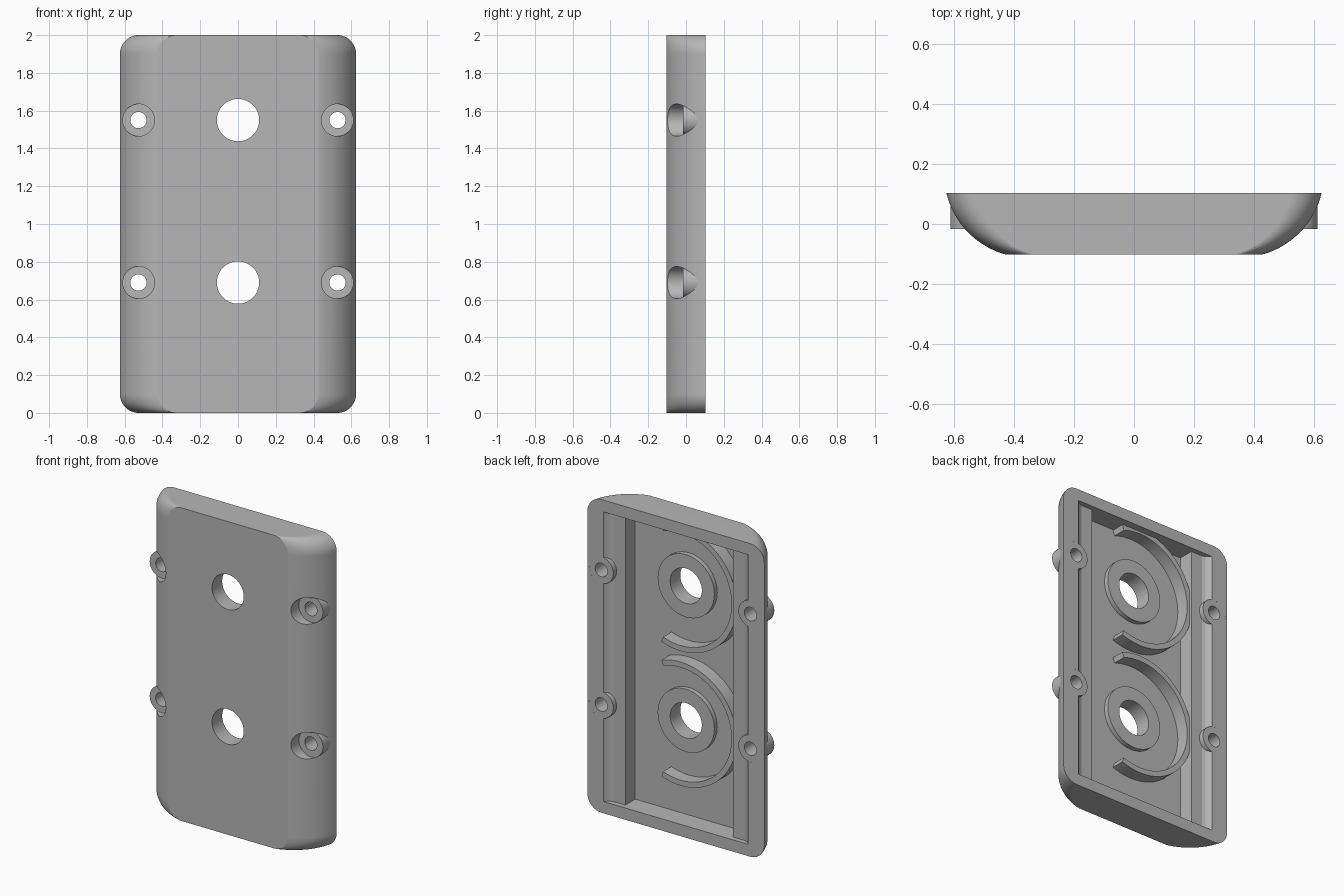
import bpy, bmesh
from math import sin, cos, radians, pi

cube = bpy.data.objects.get("Cube")
if cube:
    bpy.data.objects.remove(cube, do_unlink=True)

GREY = (0.47, 0.47, 0.47, 1)
mat = bpy.data.materials.new("plain_grey")
mat.use_nodes = True
mat.diffuse_color = GREY
mat.node_tree.nodes["Principled BSDF"].inputs["Base Color"].default_value = GREY

BACK = 0.1025            # half of the depth
CORNER = 0.1             # outline corner radius
FLOOR = -0.03            # inside face of the front panel
SEAT = -0.017            # screw head seat
HOLES_Z = (0.69, 1.55)
SCREW_X = 0.527


def make(name, bm):
    bmesh.ops.recalc_face_normals(bm, faces=bm.faces)
    mesh = bpy.data.meshes.new(name)
    bm.to_mesh(mesh)
    bm.free()
    ob = bpy.data.objects.new(name, mesh)
    bpy.context.collection.objects.link(ob)
    mesh.materials.append(mat)
    return ob


def activate(ob):
    bpy.ops.object.select_all(action='DESELECT')
    ob.select_set(True)
    bpy.context.view_layer.objects.active = ob


def smooth(ob):
    activate(ob)
    bpy.ops.object.shade_smooth_by_angle(angle=radians(12))


def loft(name, loops, closed=False):
    """Skin a list of equal point loops; cap the ends or close round."""
    bm = bmesh.new()
    rings = [[bm.verts.new(p) for p in loop] for loop in loops]
    pairs = list(zip(rings, rings[1:]))
    if closed:
        pairs.append((rings[-1], rings[0]))
    else:
        bm.faces.new(rings[0])
        bm.faces.new(rings[-1])
    for a, b in pairs:
        n = len(a)
        for i in range(n):
            j = (i + 1) % n
            bm.faces.new((a[i], a[j], b[j], b[i]))
    return make(name, bm)


def tube(name, x, z, r_in, r_out, y0, y1, start=0, end=360, steps=64):
    """Ring or open arc with a rectangular section, axis along y."""
    full = end - start == 360
    loops = []
    for i in range(steps if full else steps + 1):
        a = radians(start + (end - start) * i / steps)
        loops.append([(x + r * cos(a), y, z + r * sin(a))
                      for r, y in ((r_in, y0), (r_out, y0), (r_out, y1), (r_in, y1))])
    ob = loft(name, loops, closed=full)
    smooth(ob)
    return ob


def plug(x, z, r, steps=64):
    """Cutter running right through the panel."""
    return loft("cutter", [[(x + r * cos(2 * pi * i / steps), y, z + r * sin(2 * pi * i / steps))
                            for i in range(steps)] for y in (-0.3, 0.3)])


def cut(ob, cutter):
    activate(ob)
    mod = ob.modifiers.new("cut", 'BOOLEAN')
    mod.operation = 'DIFFERENCE'
    mod.solver = 'EXACT'
    mod.object = cutter
    bpy.ops.object.modifier_apply(modifier=mod.name)
    bpy.data.objects.remove(cutter, do_unlink=True)


def outline(half_width, y, steps=12):
    """Rounded rectangle slice of the cover."""
    pts = []
    for k, (sx, cz) in enumerate(((1, 2 - CORNER), (-1, 2 - CORNER), (-1, CORNER), (1, CORNER))):
        for i in range(steps + 1):
            a = pi / 2 * (k + i / steps)
            pts.append((sx * (half_width - CORNER) + CORNER * cos(a), y, cz + CORNER * sin(a)))
    return pts


# Cover: slices widening along a circular side curve
slices = []
for i in range(17):
    a = radians(-75 + 61.5 * i / 16)
    slices.append(outline(0.353 + 0.28 * cos(a), 0.168 + 0.28 * sin(a)))
cover = loft("cover", slices)

# Hollow with a shallow ledge down each side
half = [(0.38, FLOOR), (0.38, 0.07), (0.46, 0.07), (0.483, 0.077),
        (0.5, 0.09), (0.51, BACK), (0.51, 0.2)]
profile = half + [(-x, y) for x, y in reversed(half)]
cut(cover, loft("cutter", [[(x, y, z) for x, y in profile] for z in (0.075, 1.925)]))

# Openings, screw posts, bosses and open rings
for n, z in enumerate(HOLES_Z, 1):
    cut(cover, plug(0, z, 0.112))
    tube(f"hole_boss_{n}", 0, z, 0.112, 0.2, FLOOR - 0.01, 0)
    tube(f"open_ring_{n}", 0, z, 0.36, 0.395, FLOOR - 0.01, 0.055, 70, 290)
    for side, s in (("left", 1), ("right", -1)):
        cut(cover, plug(s * SCREW_X, z, 0.085))
        tube(f"screw_post_{side}_{n}", s * SCREW_X, z, 0.043, 0.085, SEAT, BACK)

smooth(cover)
weighted = cover.modifiers.new("weighted_normals", 'WEIGHTED_NORMAL')
weighted.keep_sharp = True
